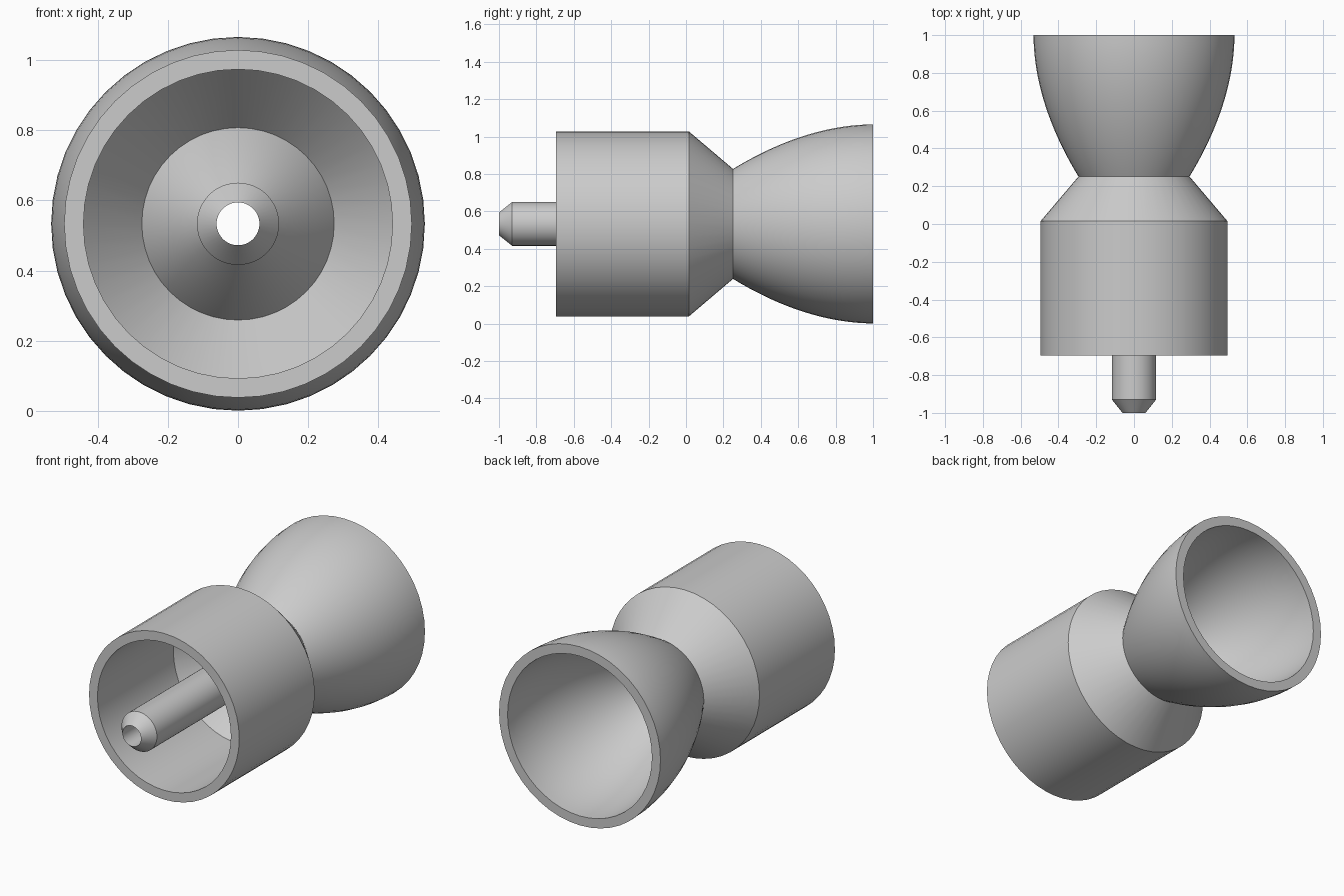
import bpy, bmesh, math

if "Cube" in bpy.data.objects:
    bpy.data.objects.remove(bpy.data.objects["Cube"])

AXIS_Z = 0.533   # height of the common axis
SEGMENTS = 48
WALL = 0.056


def revolve(name, profile):
    """Revolve a closed (y, radius) profile around the horizontal axis."""
    bm = bmesh.new()
    rings = []
    for i in range(SEGMENTS):
        a = 2 * math.pi * i / SEGMENTS
        rings.append([bm.verts.new((r * math.sin(a), y, AXIS_Z + r * math.cos(a)))
                      for y, r in profile])
    n = len(profile)
    for i in range(SEGMENTS):
        p, q = rings[i], rings[(i + 1) % SEGMENTS]
        for j in range(n):
            k = (j + 1) % n
            bm.faces.new((p[j], p[k], q[k], q[j]))
    bmesh.ops.recalc_face_normals(bm, faces=bm.faces)
    mesh = bpy.data.meshes.new(name)
    bm.to_mesh(mesh)
    bm.free()
    obj = bpy.data.objects.new(name, mesh)
    bpy.context.collection.objects.link(obj)
    bpy.ops.object.select_all(action='DESELECT')
    obj.select_set(True)
    bpy.context.view_layer.objects.active = obj
    bpy.ops.object.shade_smooth_by_angle(angle=math.radians(25))
    return obj


# Cylindrical sleeve tapering to the neck, its end buried in the bell wall
revolve("sleeve", [(-0.695, 0.495), (0.015, 0.495), (0.262, 0.285),
                   (0.23, 0.265), (0.02, 0.44), (-0.695, 0.44)])

# Hollow pin flaring into the curved bell
STEPS = 24
bell = [(t / STEPS, 0.532 - 0.415 * (1 - t / STEPS) ** 1.92)
        for t in range(STEPS + 1)]
inner = [(y, r - WALL) for y, r in reversed(bell)]
revolve("bell_and_pin", [(-1.0, 0.061), (-0.93, 0.117)] + bell + inner)
